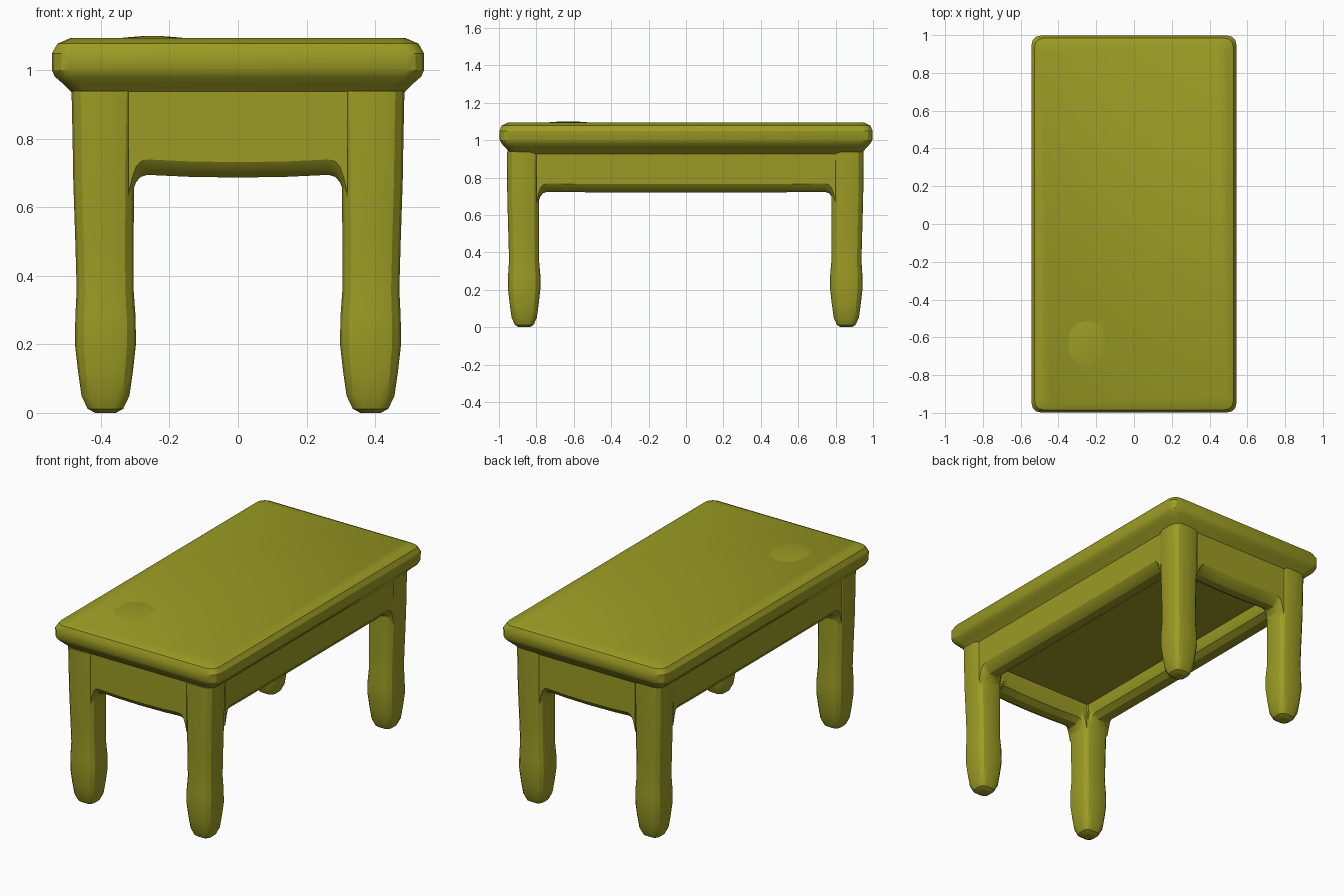
import bpy, bmesh, math

cube = bpy.data.objects.get("Cube")
if cube:
    bpy.data.objects.remove(cube, do_unlink=True)

olive = bpy.data.materials.new("olive wood")
olive.use_nodes = True
COLOUR = (0.33, 0.33, 0.018, 1)
olive.diffuse_color = COLOUR
olive.node_tree.nodes["Principled BSDF"].inputs["Base Color"].default_value = COLOUR


def loft(name, rings):
    """Skin a list of equal-length closed rings and cap both ends."""
    bm = bmesh.new()
    loops = [[bm.verts.new(p) for p in ring] for ring in rings]
    n = len(loops[0])
    for a, b in zip(loops, loops[1:]):
        for i in range(n):
            j = (i + 1) % n
            bm.faces.new((a[i], a[j], b[j], b[i]))
    bm.faces.new(loops[0][::-1])
    bm.faces.new(loops[-1])
    bmesh.ops.recalc_face_normals(bm, faces=bm.faces)
    mesh = bpy.data.meshes.new(name)
    bm.to_mesh(mesh)
    bm.free()
    mesh.materials.append(olive)
    obj = bpy.data.objects.new(name, mesh)
    bpy.context.collection.objects.link(obj)
    bpy.ops.object.select_all(action="DESELECT")
    obj.select_set(True)
    bpy.context.view_layer.objects.active = obj
    bpy.ops.object.shade_smooth_by_angle(angle=math.radians(28))
    return obj


def rounded_rect(z, hx, hy, r, cx=0, cy=0, steps=3):
    """Horizontal rounded rectangle with half sizes hx, hy."""
    pts = []
    for k, (sx, sy) in enumerate([(1, 1), (-1, 1), (-1, -1), (1, -1)]):
        for s in range(steps + 1):
            a = math.pi / 2 * (k + s / steps)
            pts.append((cx + sx * (hx - r) + r * math.cos(a),
                        cy + sy * (hy - r) + r * math.sin(a), z))
    return pts


# Table top: thick slab with rounded edge and tapered underside
slab = [(0.925, 0.475, 0.935), (0.962, 0.512, 0.968), (0.982, 0.535, 0.986),
        (1.0, 0.543, 0.996), (1.05, 0.543, 0.998), (1.078, 0.527, 0.985),
        (1.094, 0.49, 0.952)]
loft("table_top", [rounded_rect(z, hx, hy, 0.05) for z, hx, hy in slab])

# Panel closing the space between the aprons from below
loft("underside_panel", [rounded_rect(z, 0.4, 0.87, 0.02) for z in (0.81, 0.94)])

# Shallow worn mound near one corner of the top
loft("top_mound", [rounded_rect(z, r, r * 1.2, r * 0.9, -0.25, -0.63)
                   for z, r in [(1.09, 0.13), (1.096, 0.08), (1.1, 0.03)]])

# Legs: slight waist, swollen ankle, rounded foot
# (height, half width x, half width y, outward shift)
leg = [(0.0, 0.03, 0.03, 0), (0.012, 0.052, 0.05, 0), (0.05, 0.07, 0.067, 0),
       (0.12, 0.08, 0.077, 0), (0.2, 0.089, 0.086, 0), (0.28, 0.088, 0.086, 0),
       (0.36, 0.083, 0.08, 0.001), (0.5, 0.085, 0.082, 0.003),
       (0.68, 0.089, 0.085, 0.005), (0.8, 0.091, 0.087, 0.005),
       (0.94, 0.094, 0.088, 0.005)]
for fy, cy, end in ((-1, 0.865, "front"), (1, 0.857, "back")):
    for sx, side in ((1, "left"), (-1, "right")):
        loft(f"{end}_{side}_leg",
             [rounded_rect(z, hx, hy, min(hx, hy) * 0.6,
                           sx * (0.387 + d), fy * (cy + d))
              for z, hx, hy, d in leg])


def apron(name, half, outer, bottom, sag, to_point):
    """Rail with rounded lower edges and small fillets into the legs."""
    # distance from the end, height change
    ends = [(0, -0.1), (0.012, -0.05), (0.022, -0.022), (0.036, -0.006), (0.055, 0)]
    stations = [(e - half, d) for e, d in ends] + [(-half * 0.45, -0.7 * sag)]
    stations += [(0, -sag)] + [(-u, d) for u, d in stations[::-1]]
    inner = outer - 0.15
    rings = []
    for u, d in stations:
        b = bottom + d
        section = [(inner, 0.95), (inner, b + 0.06), (inner + 0.015, b + 0.022),
                   (inner + 0.05, b), (outer - 0.05, b), (outer - 0.018, b + 0.018),
                   (outer, b + 0.045), (outer, 0.95)]
        rings.append([to_point(u, v, z) for v, z in section])
    loft(name, rings)


# Aprons between the legs
for s, outer, end in ((-1, 0.947, "front"), (1, 0.94, "back")):
    apron(f"{end}_apron", 0.32, outer, 0.695, 0.008,
          lambda u, v, z, s=s: (u, s * v, z))
for s, side in ((1, "left"), (-1, "right")):
    apron(f"{side}_apron", 0.8, 0.476, 0.722, 0.002,
          lambda u, v, z, s=s: (s * v, u, z))
